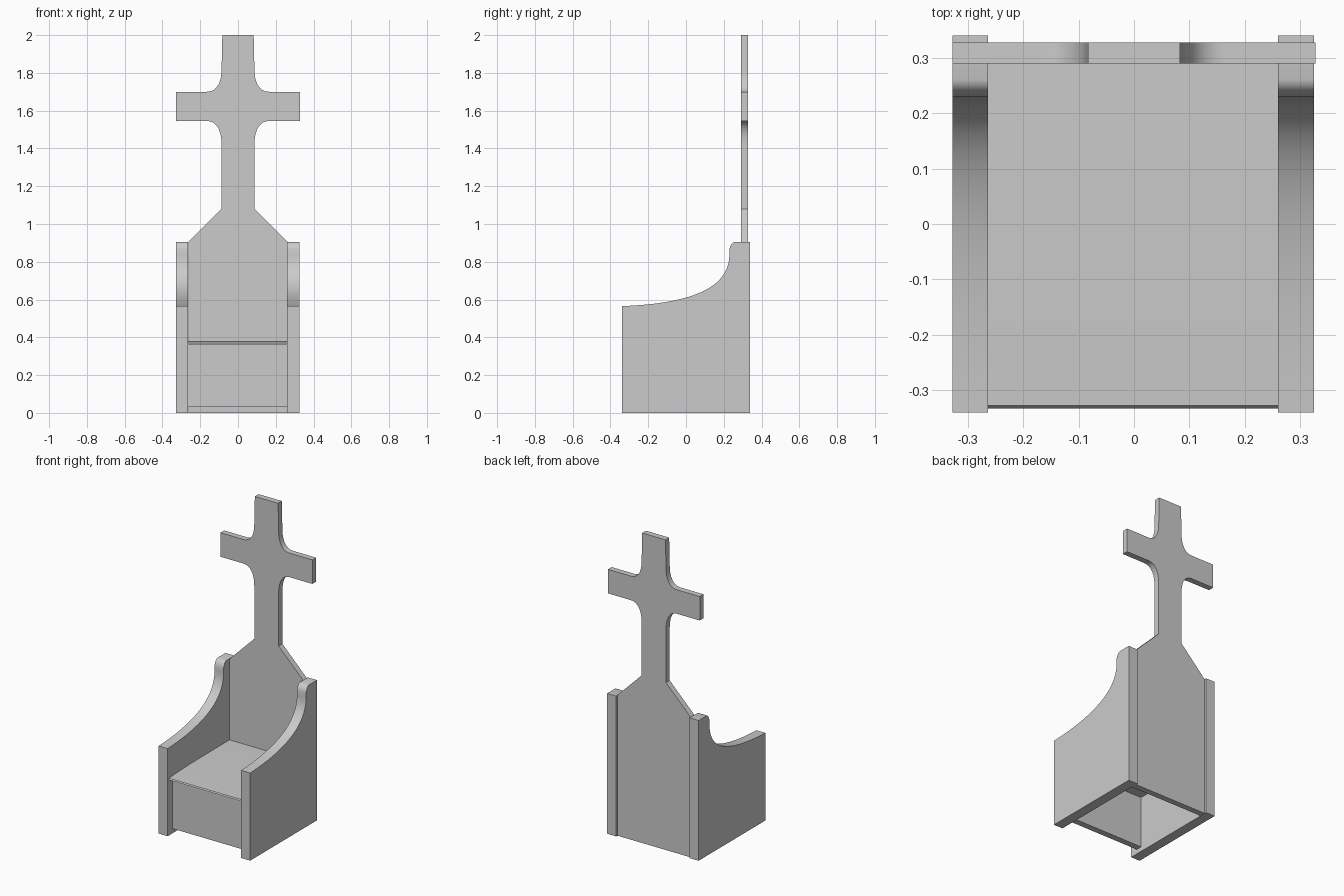
import bpy, bmesh
from mathutils import Vector
from mathutils.geometry import interpolate_bezier

if "Cube" in bpy.data.objects:
    bpy.data.objects.remove(bpy.data.objects["Cube"])


def bezier(p0, h0, h1, p1, n=14):
    pts = interpolate_bezier(*[Vector((*p, 0)) for p in (p0, h0, h1, p1)], n)
    return [(p.x, p.y) for p in pts]


def extrude(name, profile, axis, lo, hi):
    """Solid from a 2D profile: (y, z) swept along x, or (x, z) swept along y."""
    def place(p, d):
        return (d, p[0], p[1]) if axis == 'x' else (p[0], d, p[1])
    bm = bmesh.new()
    a = [bm.verts.new(place(p, lo)) for p in profile]
    b = [bm.verts.new(place(p, hi)) for p in profile]
    bm.faces.new(a)
    bm.faces.new(b[::-1])
    for i in range(len(a)):
        j = (i + 1) % len(a)
        bm.faces.new((a[i], b[i], b[j], a[j]))
    bmesh.ops.recalc_face_normals(bm, faces=bm.faces)
    mesh = bpy.data.meshes.new(name)
    bm.to_mesh(mesh)
    bm.free()
    ob = bpy.data.objects.new(name, mesh)
    bpy.context.collection.objects.link(ob)
    bpy.ops.object.select_all(action='DESELECT')
    ob.select_set(True)
    bpy.context.view_layer.objects.active = ob
    bpy.ops.object.shade_smooth_by_angle(angle=0.5)
    return ob


# Side panels with swooping armrests
side = [(0.34, 0), (-0.34, 0)]
side += bezier((-0.34, 0.565), (0.05, 0.58), (0.23, 0.67), (0.23, 0.84), 20)
side += bezier((0.23, 0.87), (0.235, 0.885), (0.245, 0.905), (0.26, 0.905), 5)
side += [(0.34, 0.905)]
extrude("left_side_panel", side, 'x', -0.328, -0.264)
extrude("right_side_panel", side, 'x', 0.26, 0.325)

# Back board rising into a cross with filleted corners
half = [(0.262, 0), (0.262, 0.905), (0.087, 1.08)]
half += bezier((0.087, 1.42), (0.087, 1.49), (0.11, 1.545), (0.165, 1.545))
half += [(0.328, 1.545), (0.328, 1.70)]
half += bezier((0.165, 1.70), (0.115, 1.70), (0.087, 1.745), (0.087, 1.82))
half += [(0.083, 2.0)]
back = half + [(-x, z) for x, z in reversed(half)]
extrude("back_board_with_cross", back, 'y', 0.29, 0.328)

# Thin seat, sloping slightly down to the front
seat = [(0.29, 0.381), (-0.10, 0.379), (-0.328, 0.37), (-0.333, 0.362), (0.29, 0.362)]
extrude("seat", seat, 'x', -0.264, 0.26)

# Recessed front board under the seat
front = [(-0.29, 0.03), (-0.29, 0.362), (-0.25, 0.362), (-0.25, 0.03)]
extrude("front_board", front, 'x', -0.264, 0.26)
